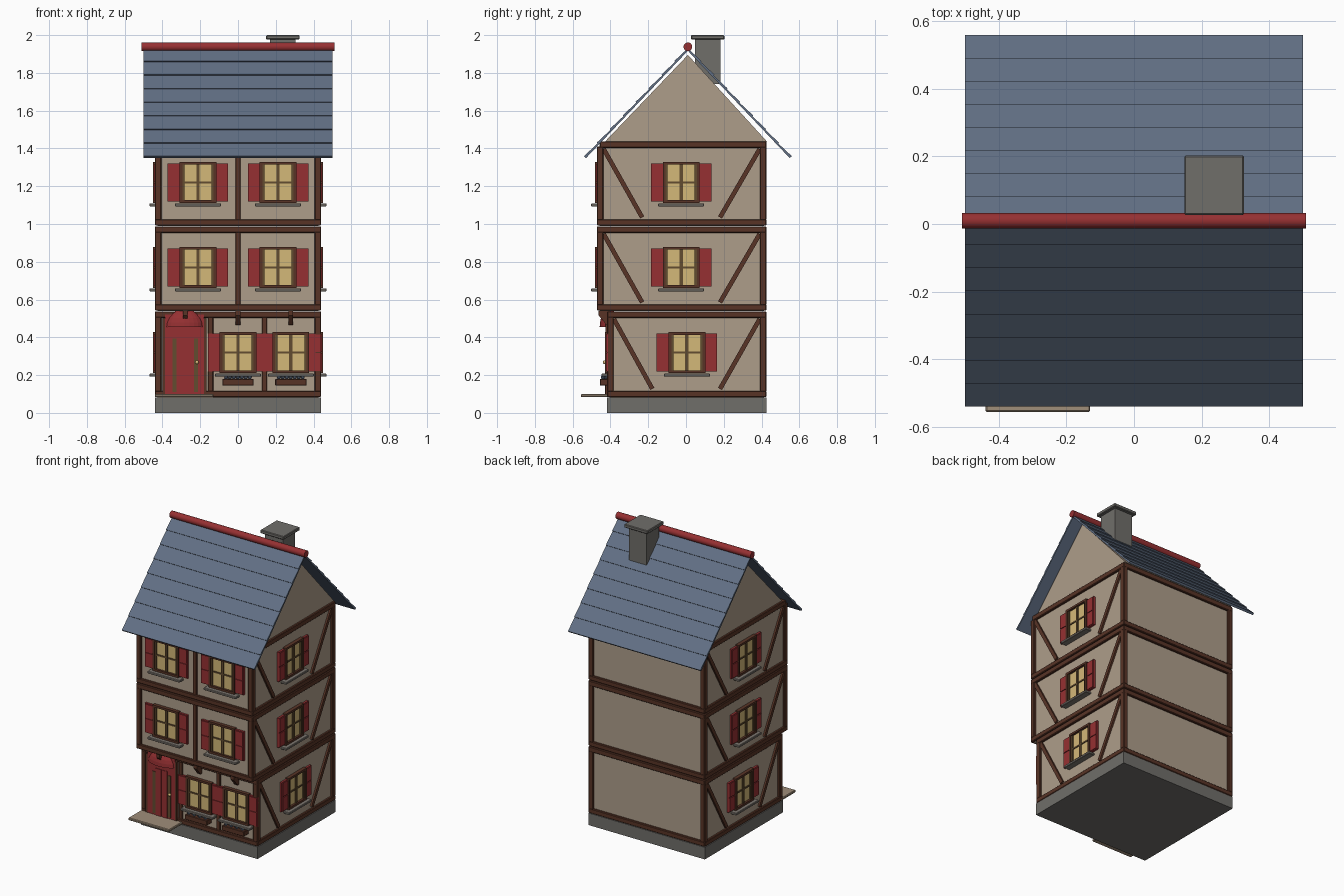
import bpy, bmesh, math
from mathutils import Matrix, Vector

if "Cube" in bpy.data.objects:
    bpy.data.objects.remove(bpy.data.objects["Cube"])


def material(name, r, g, b):
    m = bpy.data.materials.new(name)
    m.diffuse_color = [((c / 255 + 0.055) / 1.055) ** 2.4 for c in (r, g, b)] + [1]
    m.use_nodes = True
    m.node_tree.nodes["Principled BSDF"].inputs["Base Color"].default_value = m.diffuse_color
    return m


PLASTER = material("plaster", 174, 157, 138)
TIMBER = material("timber", 88, 52, 38)
STONE = material("stone", 112, 110, 106)
ROOF = material("slate_blue", 97, 111, 132)
RED = material("red_paint", 150, 48, 50)
GLASS = material("lit_glass", 212, 184, 120)
SILL = material("sill_stone", 126, 120, 113)
MULLION = material("window_bar", 98, 76, 48)
SLAB = material("step_stone", 160, 142, 122)


def finish(name, bm, mat, matrix=None, smooth=False, bevel=0):
    bmesh.ops.recalc_face_normals(bm, faces=bm.faces)
    me = bpy.data.meshes.new(name)
    bm.to_mesh(me)
    bm.free()
    me.materials.append(mat)
    ob = bpy.data.objects.new(name, me)
    bpy.context.collection.objects.link(ob)
    if matrix:
        ob.matrix_world = matrix
    if smooth:
        for p in me.polygons:
            p.use_smooth = True
    if bevel:
        mod = ob.modifiers.new("bevel", 'BEVEL')
        mod.width = bevel
        mod.segments = 1
    return ob


def boxes(name, mat, spans, matrix=None, bevel=0):
    """One part made of boxes, each given as (x0, x1, y0, y1, z0, z1)."""
    bm = bmesh.new()
    for x0, x1, y0, y1, z0, z1 in spans:
        m = Matrix.Translation(((x0 + x1) / 2, (y0 + y1) / 2, (z0 + z1) / 2))
        bmesh.ops.create_cube(bm, size=1, matrix=m @ Matrix.Diagonal((x1 - x0, y1 - y0, z1 - z0, 1)))
    return finish(name, bm, mat, matrix, bevel=bevel)


def prism(name, mat, profiles, x0, x1):
    """Extrude (y, z) profiles along x."""
    bm = bmesh.new()
    for pts in profiles:
        a = [bm.verts.new((x0, y, z)) for y, z in pts]
        b = [bm.verts.new((x1, y, z)) for y, z in pts]
        bm.faces.new(a)
        bm.faces.new(b[::-1])
        for i in range(len(pts)):
            j = (i + 1) % len(pts)
            bm.faces.new((a[i], b[i], b[j], a[j]))
    return finish(name, bm, mat)


def window(label, x, y, z, angle):
    """Shuttered window whose wall plane passes through (x, y); faces local -y."""
    m = Matrix.Translation((x, y, z)) @ Matrix.Rotation(angle, 4, 'Z')
    w, h = 0.097, 0.108
    boxes(label + "_frame", TIMBER, [(-w, -w + .014, -.024, .01, -h, h), (w - .014, w, -.024, .01, -h, h),
                                     (-w, w, -.024, .01, h - .014, h), (-w, w, -.024, .01, -h, -h + .014)], m)
    boxes(label + "_glass", GLASS, [(-w + .01, w - .01, -.009, .005, -h + .01, h - .01)], m)
    bars = [(s * .078 - .006, s * .078 + .006, -.017, 0, -h + .01, h - .01) for s in (-1, 1)]
    bars += [(-.009, .009, -.016, 0, -h + .01, h - .01), (-w + .01, w - .01, -.014, 0, -.005, .005)]
    boxes(label + "_bars", MULLION, bars, m)
    # shutters: two raised panels on a backing board
    parts = []
    for s in (-1, 1):
        a, b = sorted((s * w, s * (w + .063)))
        parts += [(a, b, -.014, .0, -.1, .1), (a + .004, b - .004, -.019, 0, .003, .096),
                  (a + .004, b - .004, -.019, 0, -.096, -.003)]
    boxes(label + "_shutters", RED, parts, m)
    boxes(label + "_sill", SILL, [(-.122, .122, -.044, .0, -.127, -.111)], m, bevel=.003)


# foundation and walls
boxes("foundation", STONE, [(-.44, .44, -.418, .425, 0, .082)])
X, BACK = .44, .426
storeys = [("ground", -.418, .082, .54), ("middle", -.472, .54, .99), ("upper", -.472, .99, 1.44)]
for label, front, z0, z1 in storeys:
    boxes(label + "_wall", PLASTER, [(-.425, .425, front + .014, .412, z0, z1 - .005)])
    # floor and ceiling beams around the storey
    top_front = front if z1 < 1.4 else -.456
    boxes(label + "_beams", TIMBER, [(-X, X, front, BACK, z0 + .002, z0 + .035),
                                     (-X, X, top_front, BACK, z1 - .037, z1 - .002)], bevel=.004)
    # corner posts
    boxes(label + "_corner_posts", TIMBER,
          [(min(sx * X, sx * (X - .035)), max(sx * X, sx * (X - .035)), y, y + .035, z0 + .03, z1 - .03)
           for sx in (-1, 1) for y in (front, BACK - .035)], bevel=.004)
    # slanted braces on both side walls
    bm = bmesh.new()
    for sx in (-1, 1):
        for ya, yb in ((front + .036, front + .24), (.39, .18)):
            a, b = Vector((0, ya, z1 - .043)), Vector((0, yb, z0 + .045))
            d = b - a
            m = (Matrix.Translation((a + b) / 2 + Vector((sx * .425, 0, 0)))
                 @ Matrix.Rotation(math.atan2(-d.y, d.z), 4, 'X'))
            bmesh.ops.create_cube(bm, size=1, matrix=m @ Matrix.Diagonal((.024, .024, d.length, 1)))
    finish(label + "_braces", bm, TIMBER)
    # side windows
    yc = .005 if label == "ground" else -.026
    zc = .319 if label == "ground" else z0 + .23
    for side, sx in (("right", 1), ("left", -1)):
        window(f"{label}_{side}_window", sx * .425, yc, zc, sx * math.pi / 2)
    # front windows and studs
    for i, x in enumerate((0, .28) if label == "ground" else (-.212, .212)):
        window(f"{label}_front_window_{i + 1}", x, front + .014, zc, 0)
    for x in (-.145, .14) if label == "ground" else (0,):
        boxes(label + "_stud", TIMBER, [(x - .014, x + .014, front + .003, front + .03, z0 + .03, z1 - .03)], bevel=.003)

# brackets under the overhanging storey
for x in (-.28, 0, .28):
    prism("bracket", TIMBER, [[(-.40, .54), (-.462, .54), (-.462, .515), (-.42, .465), (-.40, .465)]], x - .012, x + .012)

# door with frame, strips and knob
boxes("door_frame", TIMBER, [(-.40, -.386, -.425, -.40, .09, .5), (-.18, -.166, -.425, -.40, .09, .5)])
boxes("door", RED, [(-.386, -.18, -.424, -.40, .09, .52)])
boxes("door_strips", MULLION, [(x - .011, x + .011, -.428, -.42, .11, .395) for x in (-.336, -.222)])
boxes("door_boards", RED, [(-.322, -.282, -.428, -.42, .1, .42), (-.276, -.236, -.428, -.42, .1, .42)])
bm = bmesh.new()
bmesh.ops.create_uvsphere(bm, u_segments=10, v_segments=6, radius=.01, matrix=Matrix.Translation((-.217, -.43, .268)))
finish("door_knob", bm, GLASS, smooth=True)

# domed canopy over the door
bm = bmesh.new()
bmesh.ops.create_uvsphere(bm, u_segments=24, v_segments=12, radius=1)
geom = bm.verts[:] + bm.edges[:] + bm.faces[:]
bmesh.ops.bisect_plane(bm, geom=geom, plane_co=(0, 0, 0), plane_no=(0, 0, -1), clear_outer=True)
bmesh.ops.holes_fill(bm, edges=[e for e in bm.edges if e.is_boundary])
bm.transform(Matrix.Translation((-.283, -.405, .455)) @ Matrix.Diagonal((.103, .052, .095, 1)))
finish("door_canopy", bm, RED)
boxes("doorstep", SLAB, [(-.44, -.13, -.557, -.40, .083, .1)], bevel=.004)

# flower boxes
for x in (0, .28):
    boxes("flower_box", TIMBER, [(x - .083, x + .083, -.456, -.404, .145, .18)], bevel=.003)
    bm = bmesh.new()
    for i in range(7):
        m = Matrix.Translation((x - .063 + i * .021, -.44 + .012 * (i % 2), .188))
        bmesh.ops.create_icosphere(bm, subdivisions=1, radius=.012, matrix=m)
    finish("flowers", bm, ROOF)

# gable and lapped roof rows
YC, APEX, EAVE, RUN, ROWS = .01, 1.93, 1.355, .546, 8
prism("gable", PLASTER, [[(-.43, 1.435), (.43, 1.435), (YC, 1.895)]], -.425, .425)
for label, s in (("front", -1), ("back", 1)):
    slope = Vector((s * RUN, EAVE - APEX))
    n = Vector((s * (APEX - EAVE), RUN)).normalized()
    rows = []
    for i in range(ROWS):
        a = Vector((YC, APEX)) + slope * (i / ROWS)
        b = Vector((YC, APEX)) + slope * ((i + 1) / ROWS)
        rows.append([tuple(p) for p in (a, b + n * .006, b - n * .009, a - n * .009)])
    prism(label + "_roof", ROOF, rows, -.5, .5)

# ridge roll
bm = bmesh.new()
bmesh.ops.create_cone(bm, cap_ends=True, segments=20, radius1=.023, radius2=.023, depth=1.02,
                      matrix=Matrix.Translation((0, YC, 1.938)) @ Matrix.Rotation(math.pi / 2, 4, 'Y'))
ridge = finish("ridge", bm, RED)
bpy.context.view_layer.objects.active = ridge
ridge.select_set(True)
bpy.ops.object.shade_smooth_by_angle()

# chimney
boxes("chimney", STONE, [(.17, .305, .048, .182, 1.74, 1.98)])
boxes("chimney_cap", STONE, [(.149, .326, .027, .203, 1.977, 2.0)], bevel=.004)
